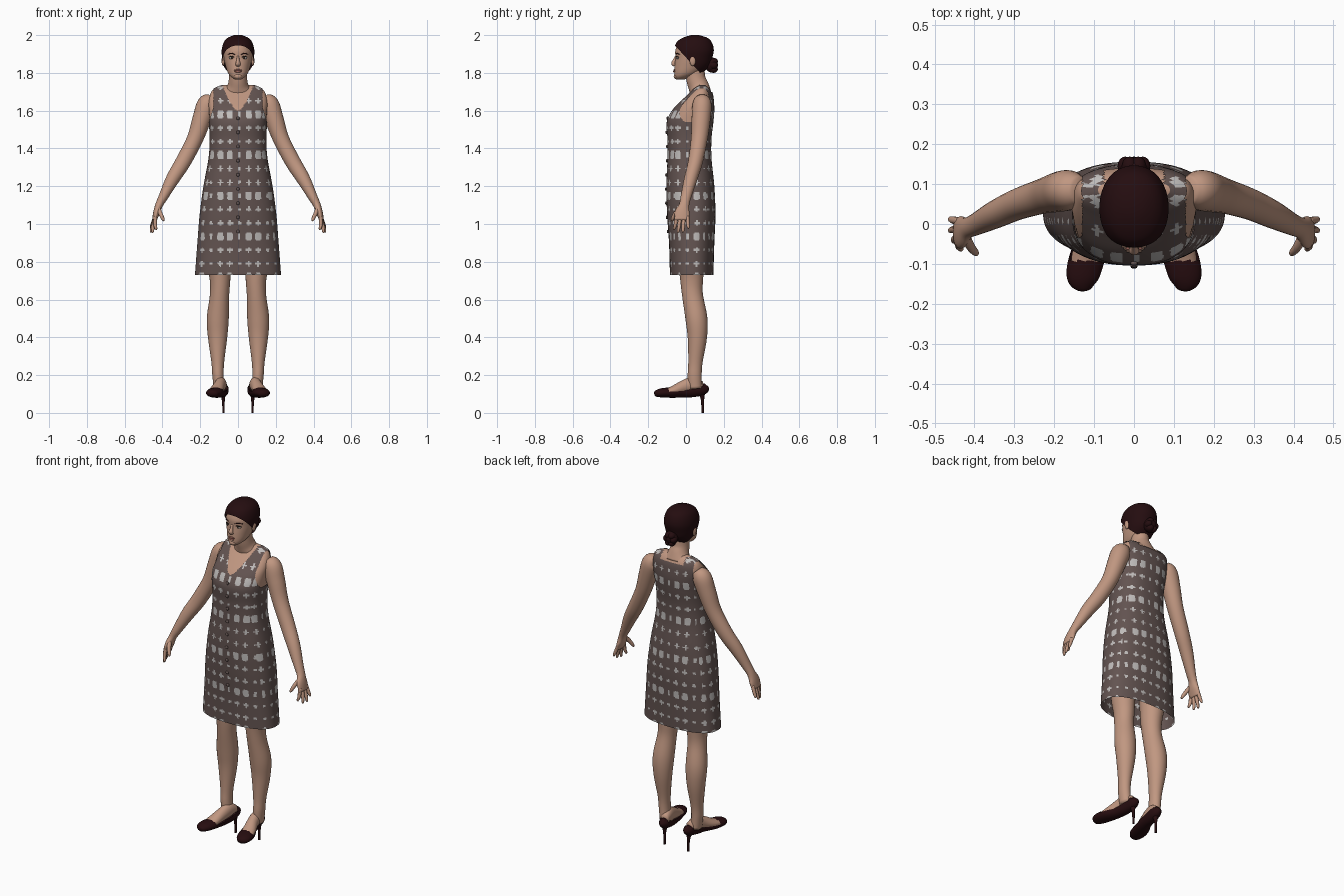
import bpy, bmesh, math
from mathutils import Vector

cube = bpy.data.objects.get("Cube")
if cube:
    bpy.data.objects.remove(cube)


def material(name, rgb):
    m = bpy.data.materials.new(name)
    m.use_nodes = True
    m.diffuse_color = (*rgb, 1)
    bsdf = m.node_tree.nodes["Principled BSDF"]
    bsdf.inputs["Base Color"].default_value = (*rgb, 1)
    bsdf.inputs["Roughness"].default_value = 0.7
    return m


SKIN = material("skin", (0.53, 0.31, 0.22))
HAIR = material("dark_hair", (0.018, 0.004, 0.005))
LEATHER = material("dark_leather", (0.02, 0.004, 0.005))
CLOTH = material("brown_cloth", (0.125, 0.088, 0.082))
PALE = material("pale_weave", (0.52, 0.5, 0.49))
LIP = material("lips", (0.36, 0.14, 0.11))
EYE = material("eye_white", (0.5, 0.45, 0.42))
IRIS = material("iris", (0.03, 0.02, 0.015))


def ease(keys, t):
    """Smooth interpolation of rows (t, values...)."""
    n = len(keys)
    i = 0
    while i < n - 2 and t > keys[i + 1][0]:
        i += 1
    a, b = keys[i], keys[i + 1]
    p, q = keys[max(i - 1, 0)], keys[min(i + 2, n - 1)]
    h = b[0] - a[0]
    f = (t - a[0]) / h
    out = []
    for k in range(1, len(a)):
        m0 = (b[k] - p[k]) / (b[0] - p[0]) * h
        m1 = (q[k] - a[k]) / (q[0] - a[0]) * h
        d = b[k] - a[k]
        out.append(a[k] + f * m0 + f * f * (3 * d - 2 * m0 - m1) + f ** 3 * (m0 + m1 - 2 * d))
    return out


def skin_rings(name, rings, mats, caps=True, edit=None):
    """Join rings of points into one smooth surface."""
    bm = bmesh.new()
    vr = [[bm.verts.new(p) for p in r] for r in rings]
    n = len(vr[0])
    for lo, hi in zip(vr, vr[1:]):
        for j in range(n):
            bm.faces.new((lo[j], lo[(j + 1) % n], hi[(j + 1) % n], hi[j]))
    if caps:
        bm.faces.new(vr[0][::-1])
        bm.faces.new(vr[-1])
    bmesh.ops.recalc_face_normals(bm, faces=bm.faces)
    bm.normal_update()
    if edit:
        edit(bm)
    for f in bm.faces:
        f.smooth = True
    me = bpy.data.meshes.new(name)
    bm.to_mesh(me)
    bm.free()
    for m in mats:
        me.materials.append(m)
    ob = bpy.data.objects.new(name, me)
    bpy.context.collection.objects.link(ob)
    return ob


def loft(name, prof, z0, z1, rows, cols, mats, power=2.0, grow=0.0, caps=True, edit=None, lift=0.0):
    """Upright body from rows (z, half width, front y, back y)."""
    rings = []
    for i in range(rows + 1):
        z = z0 + (z1 - z0) * i / rows
        w, yf, yb = ease(prof, z)
        w, yf, yb = w + grow, yf - grow, yb + grow
        ring = []
        for j in range(cols):
            a = math.tau * j / cols
            c, s = math.cos(a), math.sin(a)
            x = math.copysign(abs(c) ** (2 / power), c) * w
            y = math.copysign(abs(s) ** (2 / power), s) * (yb - yf) / 2 + (yf + yb) / 2
            ring.append((x, y, z + lift * (z - 1.88)))
        rings.append(ring)
    return skin_rings(name, rings, mats, caps, edit)


def tube(name, pts, mat, side=1, ref=(0, 1, 0), cols=20, steps=5, edit=None):
    """Limb along rows (x, y, z, radius a, radius b)."""
    keys = [(i, *p) for i, p in enumerate(pts)]
    n = (len(pts) - 1) * steps
    path = [ease(keys, i / steps) for i in range(n + 1)]
    rings = []
    for i, p in enumerate(path):
        t = (Vector(path[min(i + 1, n)][:3]) - Vector(path[max(i - 1, 0)][:3])).normalized()
        a = Vector(ref).cross(t).normalized()
        b = t.cross(a)
        ring = []
        for j in range(cols):
            ang = math.tau * j / cols
            v = Vector(p[:3]) + a * (p[3] * math.cos(ang)) + b * (p[4] * math.sin(ang))
            ring.append((v.x * side, v.y, v.z))
        rings.append(ring)
    return skin_rings(name, rings, [mat], True, edit)


def blob(name, loc, size, mat):
    bm = bmesh.new()
    bmesh.ops.create_uvsphere(bm, u_segments=20, v_segments=12, radius=1)
    for v in bm.verts:
        v.co = Vector([l + c * s for l, c, s in zip(loc, v.co, size)])
    for f in bm.faces:
        f.smooth = True
    me = bpy.data.meshes.new(name)
    bm.to_mesh(me)
    bm.free()
    me.materials.append(mat)
    bpy.context.collection.objects.link(bpy.data.objects.new(name, me))


# Dress: openings cut by rule, woven pattern by position
TORSO = [(0.73, .228, -.085, .145), (0.9, .215, -.09, .15), (1.05, .203, -.1, .156), (1.2, .183, -.104, .15),
         (1.35, .156, -.098, .135), (1.45, .15, -.098, .135), (1.54, .155, -.102, .145), (1.6, .16, -.075, .15),
         (1.65, .162, -.03, .148), (1.69, .152, .01, .142), (1.715, .135, .035, .13), (1.735, .09, .06, .11)]


def tailor(bm):
    gone = []
    for f in bm.faces:
        c, nrm = f.calc_center_median(), f.normal
        ax = abs(c.x)
        neck = c.z > 1.6 and c.y < .08 and ax < .08 * ((c.z - 1.6) / .13) ** .6
        nape = c.z > 1.7 and c.y >= .08 and ax < .075
        arm = c.z > 1.54 and ax > .13 + max(0, 1.62 - c.z) * .3
        if neck or nape or arm:
            gone.append(f)
            continue
        u = c.x if abs(nrm.y) > abs(nrm.x) else c.y
        k, j = round((u - .007) / .05), round((c.z - .934) / .0718)
        du, dz = abs(u - .007 - .05 * k), abs(c.z - .934 - .0718 * j)
        wide, tall = k % 3 != 0, j % 3 == 0
        if tall:
            pale = du < (.016 if wide else .007) and dz < (.022 if wide else .014) and du + dz < .031
        else:
            arm_len = .015 if wide else .008
            pale = min(du, dz) < .005 and max(du, dz) < arm_len
        f.material_index = int(pale)
    bmesh.ops.delete(bm, geom=gone, context='FACES')


loft("dress", TORSO, .73, 1.735, 165, 240, [CLOTH, PALE], 2.4, 0, False, tailor)
loft("torso", TORSO, 1.3, 1.735, 40, 48, [SKIN], 2.4, -.006)
for i in range(9):
    z = 1.56 - i * .075
    blob("button", (0, ease(TORSO, z)[1] - .002, z), (.009, .006, .009), CLOTH)

# Neck and head
tube("neck", [(0, .08, 1.69, .09, .055), (0, .066, 1.73, .058, .054), (0, .052, 1.77, .048, .051),
              (0, .045, 1.83, .046, .052)], SKIN, cols=32)
HEAD = [(1.766, .018, -.052, -.005), (1.78, .038, -.06, .03), (1.8, .053, -.062, .07), (1.84, .067, -.06, .115),
        (1.88, .075, -.056, .13), (1.92, .077, -.056, .138), (1.96, .064, -.037, .125), (1.98, .042, -.003, .1),
        (1.991, .012, .035, .06)]
loft("head", HEAD, 1.766, 1.991, 40, 48, [SKIN], 2.1)


def hairline(bm):
    bmesh.ops.bisect_plane(bm, geom=bm.verts[:] + bm.edges[:] + bm.faces[:], dist=1e-5,
                           plane_co=(0, 0, 1.882), plane_no=(0, 1.08, 1), clear_inner=True)


loft("hair", HEAD, 1.766, 1.991, 44, 64, [HAIR], 2.1, .009, True, hairline, .08)
blob("bun", (0, .135, 1.842), (.036, .034, .04), HAIR)
for i in range(6):
    a = math.tau * i / 6
    blob("bun_coil", (.022 * math.cos(a), .145, 1.84 + .024 * math.sin(a)), (.019, .024, .019), HAIR)
tube("nose", [(0, -.052, 1.888, .006, .006), (0, -.06, 1.868, .008, .009), (0, -.067, 1.85, .013, .011),
              (0, -.06, 1.838, .012, .007)], SKIN, cols=14)
blob("upper_lip", (0, -.061, 1.815, ), (.021, .006, .005), LIP)
blob("lower_lip", (0, -.061, 1.807), (.018, .007, .006), LIP)
blob("chin", (0, -.053, 1.782), (.02, .012, .014), SKIN)

# Paired parts
ARM = [(.135, .085, 1.665, .03, .035), (.163, .085, 1.635, .052, .05), (.19, .08, 1.56, .05, .05),
       (.228, .07, 1.45, .043, .044), (.29, .05, 1.33, .041, .039), (.345, .025, 1.24, .036, .035),
       (.395, 0, 1.145, .025, .028), (.418, -.01, 1.1, .02, .027), (.431, -.02, 1.06, .018, .04),
       (.443, -.022, 1.02, .012, .039)]
LEG = [(.1, .035, 1, .085, .085), (.1, .03, .8, .064, .07), (.095, .03, .7, .054, .06), (.098, .035, .62, .051, .055),
       (.107, .055, .5, .058, .058), (.108, .06, .4, .051, .051), (.107, .05, .27, .034, .038),
       (.106, .046, .2, .03, .037), (.1, .048, .13, .028, .036)]
SHOE = [(.078, .107, .148, .01, .014), (.079, .092, .132, .028, .034), (.083, .04, .118, .033, .034),
        (.094, -.02, .112, .036, .031), (.116, -.08, .108, .044, .028), (.129, -.13, .106, .041, .024),
        (.132, -.158, .102, .026, .017), (.133, -.167, .1, .01, .008)]
FOOT = [(.082, .085, .145, .024, .022), (.09, .04, .15, .029, .04), (.1, -.01, .138, .031, .036),
        (.118, -.075, .116, .037, .024), (.13, -.14, .105, .03, .015)]
# finger rows: base y, tip x, tip y, tip z
FINGERS = [(-.05, .434, -.062, .968), (-.031, .452, -.042, .953), (-.012, .46, -.016, .955), (.007, .46, .012, .975)]


def open_shoe(bm):
    gone = [f for f in bm.faces if f.normal.z > .3 and -.092 < f.calc_center_median().y < .088]
    bmesh.ops.delete(bm, geom=gone, context='FACES')


for side, s in (("left", 1), ("right", -1)):
    tube(side + "_arm", ARM, SKIN, s, cols=24)
    for by, tx, ty, tz in FINGERS:
        tube(side + "_finger", [(.438, by, 1.04, .01, .01), ((.444 + tx) / 2, (by + ty) / 2, (1.03 + tz) / 2, .0095, .0095),
                                (tx, ty, tz + .008, .007, .007), (tx, ty, tz, .003, .003)], SKIN, s, cols=10)
    tube(side + "_thumb", [(.424, -.028, 1.085, .012, .014), (.411, -.055, 1.056, .011, .012),
                           (.398, -.071, 1.028, .009, .009), (.394, -.076, 1.016, .004, .004)], SKIN, s, cols=12)
    tube(side + "_leg", LEG, SKIN, s, cols=28)
    tube(side + "_foot", FOOT, SKIN, s, (0, 0, 1))
    tube(side + "_shoe", SHOE, LEATHER, s, (0, 0, 1), 36, 8, open_shoe)
    tube(side + "_heel", [(.08, .082, .118, .02, .022), (.078, .087, .075, .009, .01), (.077, .088, .03, .006, .007),
                          (.077, .088, 0, .006, .007)], LEATHER, s, cols=14)
    for dx in (-.014, 0, .012):
        blob(side + "_toe", (s * (.132 + dx), -.15 + abs(dx) * .3, .114), (.007, .012, .008), SKIN)
    # Face details
    blob(side + "_ear", (s * .078, .035, 1.865), (.009, .016, .028), SKIN)
    blob(side + "_eye", (s * .033, -.044, 1.879), (.015, .007, .007), EYE)
    blob(side + "_iris", (s * .033, -.048, 1.879), (.0065, .0045, .0065), IRIS)
    tube(side + "_lash", [(.016, -.051, 1.881, .002, .002), (.033, -.05, 1.887, .003, .003),
                          (.05, -.039, 1.882, .002, .002)], IRIS, s, (0, 0, 1), 8)
    tube(side + "_brow", [(.015, -.053, 1.897, .003, .002), (.035, -.048, 1.903, .003, .003),
                          (.055, -.033, 1.898, .002, .002)], HAIR, s, (0, 0, 1), 8)
